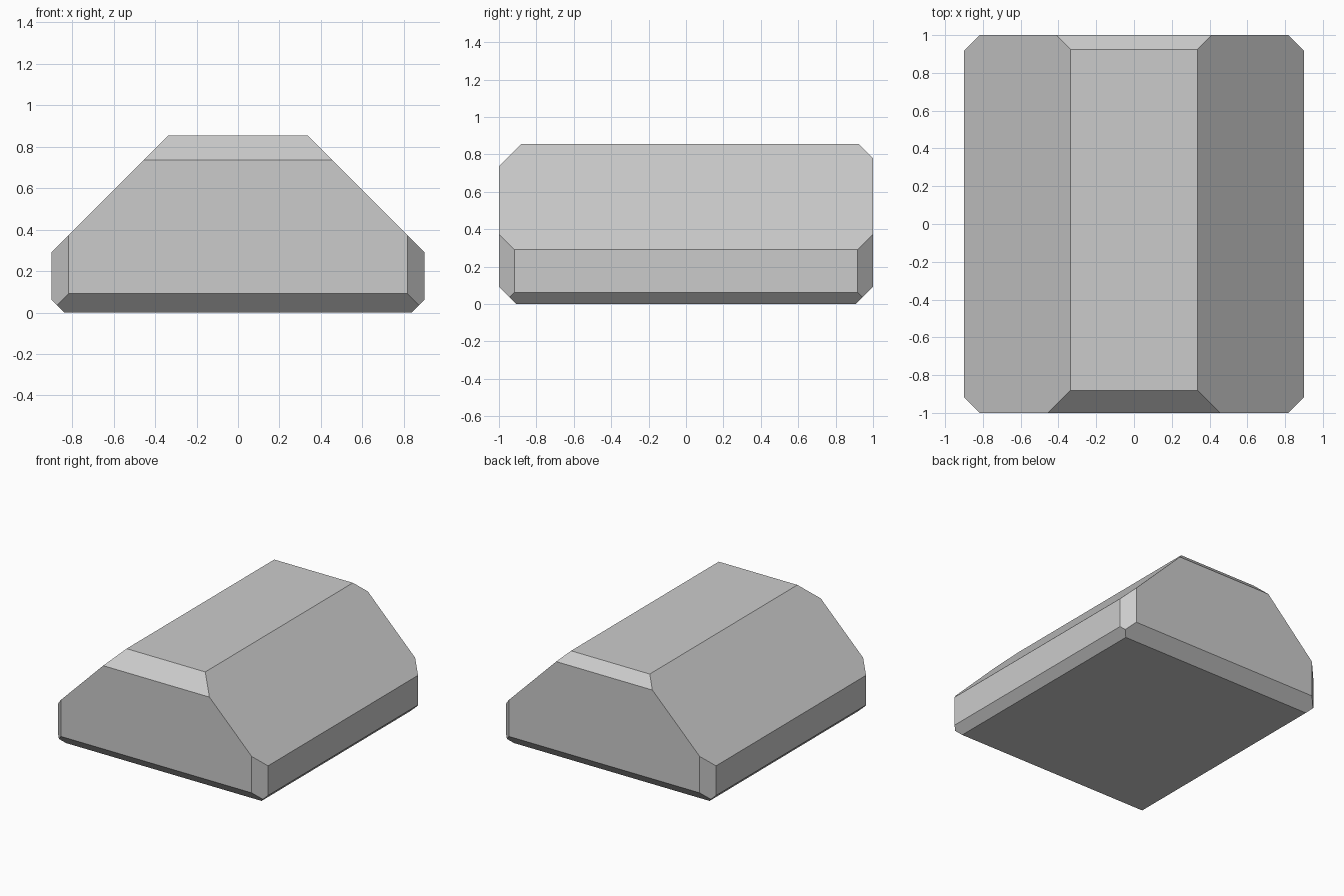
import bpy, bmesh
from mathutils import Vector

if "Cube" in bpy.data.objects:
    bpy.data.objects.remove(bpy.data.objects["Cube"])


def slice_off(bm, normal, distance):
    """Cut away everything where normal . point > distance and cap the cut."""
    n = Vector(normal)
    point = n * (distance / n.length_squared)
    geom = bm.verts[:] + bm.edges[:] + bm.faces[:]
    cut = bmesh.ops.bisect_plane(bm, geom=geom, dist=1e-5, plane_co=point,
                                 plane_no=n.normalized(), clear_outer=True)
    edges = [e for e in cut["geom_cut"] if isinstance(e, bmesh.types.BMEdge)]
    bmesh.ops.contextual_create(bm, geom=edges)


# Starting block
HALF_X, HALF_Y, HEIGHT = 0.90, 1.0, 0.855
bm = bmesh.new()
bmesh.ops.create_cube(bm, size=1)
for v in bm.verts:
    v.co = (v.co.x * 2 * HALF_X, v.co.y * 2 * HALF_Y, (v.co.z + 0.5) * HEIGHT)

# Long sloping sides
for sx in (-1, 1):
    slice_off(bm, (sx, 0, 1), 1.192)

# Upper end bevels, wider at the front
slice_off(bm, (0, -1, 1), 1.737)
slice_off(bm, (0, 1, 1), 1.78)

# Vertical corner bevels
for sx in (-1, 1):
    for sy in (-1, 1):
        slice_off(bm, (sx, sy, 0), 1.818)

# Bevels around the base
for s in (-1, 1):
    slice_off(bm, (s, 0, -1), 0.838)
    slice_off(bm, (0, s, -1), 0.908)

bmesh.ops.recalc_face_normals(bm, faces=bm.faces)
mesh = bpy.data.meshes.new("bevelled_block")
bm.to_mesh(mesh)
bm.free()
block = bpy.data.objects.new("bevelled_block", mesh)
bpy.context.collection.objects.link(block)
